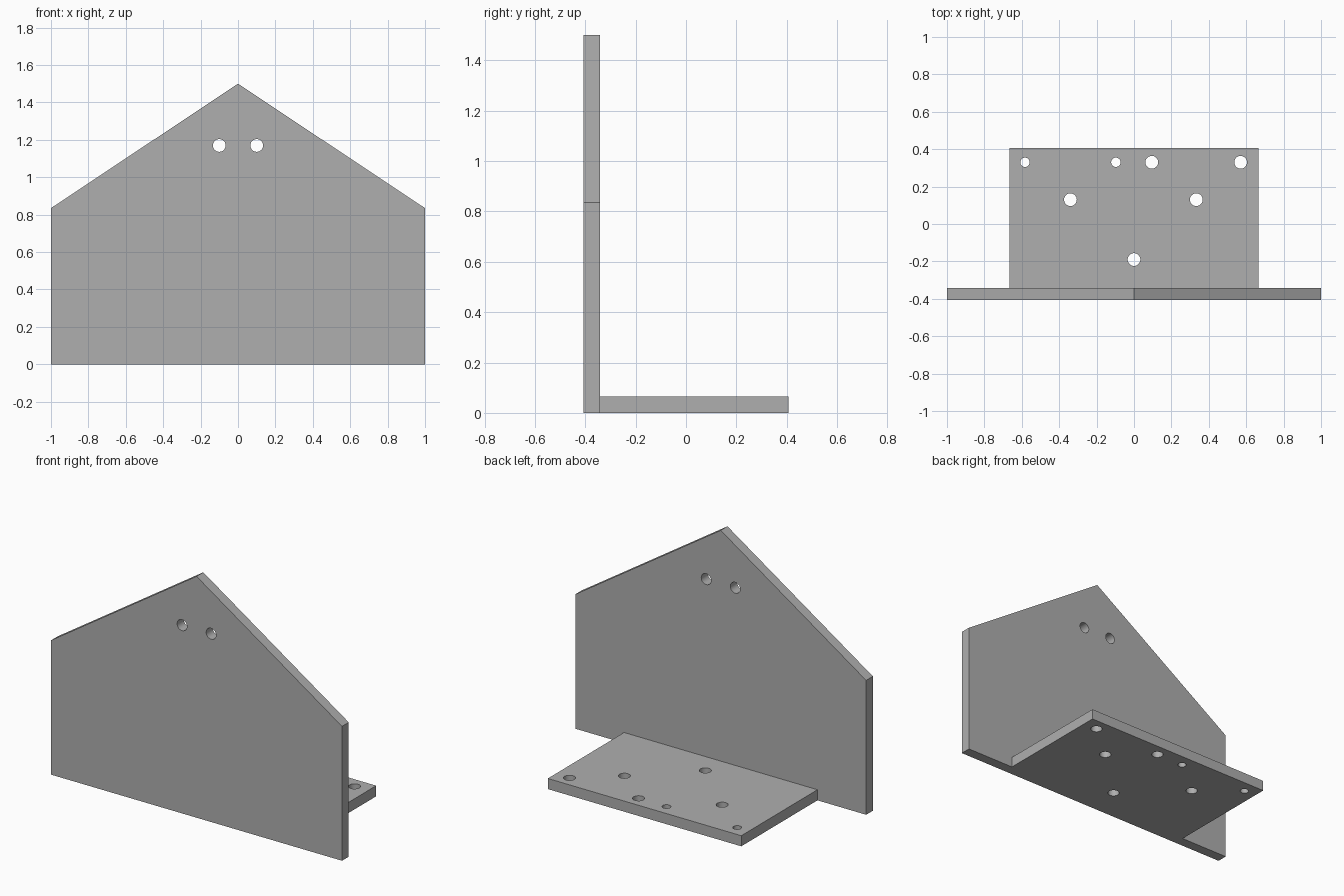
import bpy, bmesh, math
from mathutils import Vector

if "Cube" in bpy.data.objects:
    bpy.data.objects.remove(bpy.data.objects["Cube"])

HALF_DEPTH = 0.407
THICK = 0.066

grey = bpy.data.materials.new("plain grey")
grey.use_nodes = True
colour = (0.43, 0.43, 0.43, 1)
grey.diffuse_color = colour
grey.node_tree.nodes["Principled BSDF"].inputs["Base Color"].default_value = colour


def slab(name, outline, push):
    """Extrude a flat outline along a vector."""
    bm = bmesh.new()
    face = bm.faces.new([bm.verts.new(p) for p in outline])
    grown = bmesh.ops.extrude_face_region(bm, geom=[face], use_keep_orig=True)
    verts = [v for v in grown["geom"] if isinstance(v, bmesh.types.BMVert)]
    bmesh.ops.translate(bm, verts=verts, vec=Vector(push))
    bmesh.ops.recalc_face_normals(bm, faces=bm.faces[:])
    mesh = bpy.data.meshes.new(name)
    bm.to_mesh(mesh)
    bm.free()
    mesh.materials.append(grey)
    obj = bpy.data.objects.new(name, mesh)
    bpy.context.collection.objects.link(obj)
    return obj


def drill(obj, centre, radius, rotation=(0, 0, 0)):
    """Cut one round through hole."""
    bpy.ops.mesh.primitive_cylinder_add(vertices=40, radius=radius, depth=0.3,
                                        location=centre, rotation=rotation)
    cutter = bpy.context.object
    cutter.name = "hole_cutter"
    cutter.hide_render = True
    cutter.data.materials.append(grey)
    mod = obj.modifiers.new("hole", "BOOLEAN")
    mod.operation = "DIFFERENCE"
    mod.solver = "EXACT"
    mod.object = cutter
    bpy.context.view_layer.objects.active = obj
    bpy.ops.object.modifier_apply(modifier=mod.name)
    bpy.data.objects.remove(cutter)


# Upright gabled plate with two holes below the peak
profile = [(-1, 0), (1, 0), (1, 0.835), (0, 1.5), (-1, 0.835)]
upright = slab("upright_plate", [(x, -HALF_DEPTH, z) for x, z in profile], (0, THICK, 0))
for x in (-0.1, 0.1):
    drill(upright, (x, -HALF_DEPTH + THICK / 2, 1.17), 0.034, (math.pi / 2, 0, 0))

# Horizontal base plate behind the upright, with its mounting holes
back = -HALF_DEPTH + THICK
corners = [(-0.665, back), (0.665, back), (0.665, HALF_DEPTH), (-0.665, HALF_DEPTH)]
base = slab("base_plate", [(x, y, 0) for x, y in corners], (0, 0, THICK))
large_holes = [(0, -0.19), (-0.34, 0.13), (0.333, 0.13), (0.095, 0.33), (0.57, 0.33)]
small_holes = [(-0.583, 0.33), (-0.097, 0.33)]
for holes, radius in ((large_holes, 0.034), (small_holes, 0.025)):
    for x, y in holes:
        drill(base, (x, y, THICK / 2), radius)

# Smooth hole walls, sharp plate edges
for obj in (upright, base):
    bpy.ops.object.select_all(action="DESELECT")
    obj.select_set(True)
    bpy.context.view_layer.objects.active = obj
    bpy.ops.object.shade_smooth_by_angle(angle=math.radians(30))
